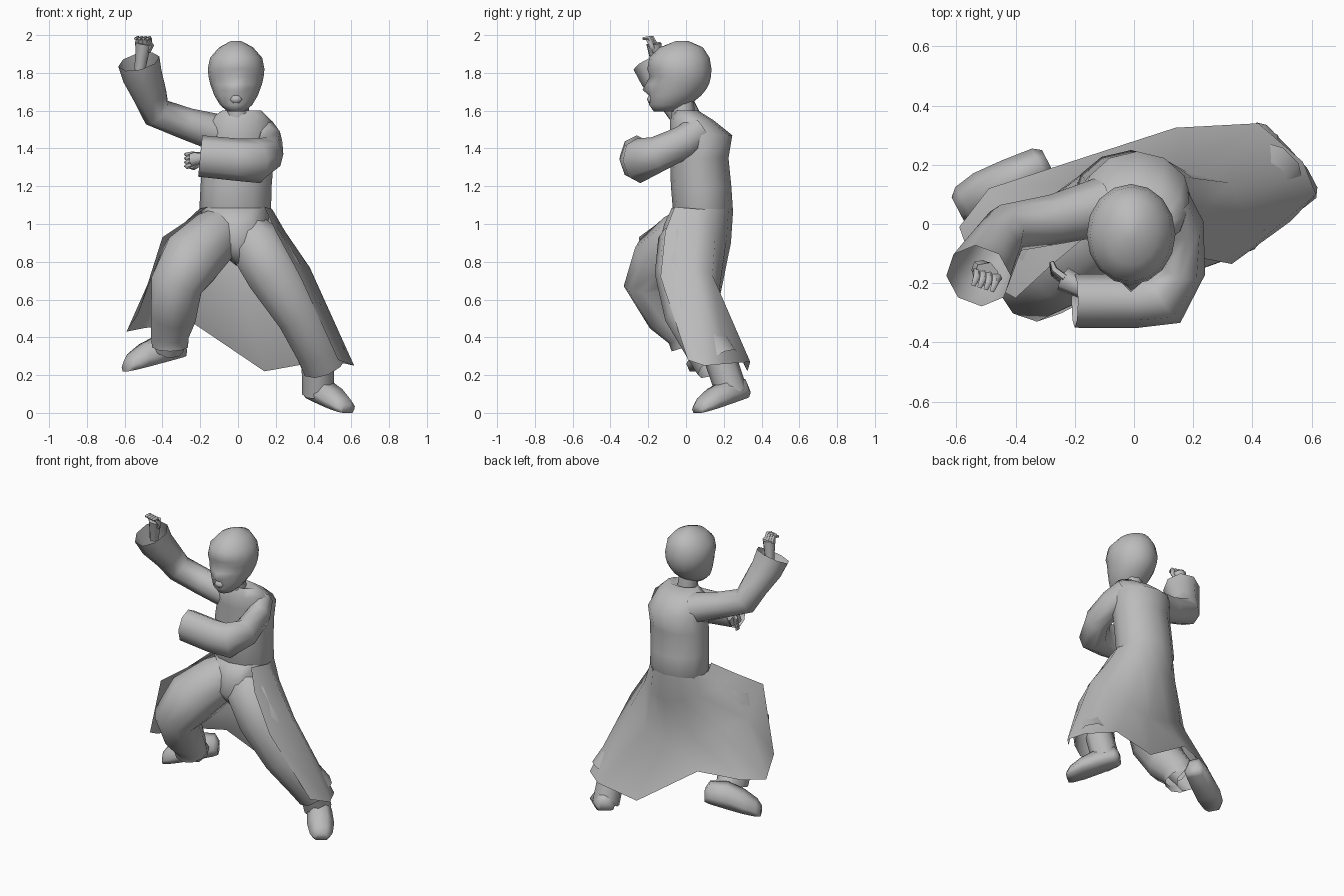
import bpy, bmesh, math
from mathutils import Vector

if "Cube" in bpy.data.objects:
    bpy.data.objects.remove(bpy.data.objects["Cube"])

grey = bpy.data.materials.new("plain grey")
grey.use_nodes = True
grey.diffuse_color = (0.5, 0.5, 0.5, 1)
grey.node_tree.nodes["Principled BSDF"].inputs["Base Color"].default_value = (0.5, 0.5, 0.5, 1)


def loft(name, rings, closed=True, caps=True, angle=70):
    """Skin a list of equal-length point rows into one smooth object."""
    bm = bmesh.new()
    rows = [[bm.verts.new(p) for p in ring] for ring in rings]
    n = len(rows[0])
    for a, b in zip(rows, rows[1:]):
        for i in range(n if closed else n - 1):
            j = (i + 1) % n
            bm.faces.new((a[i], a[j], b[j], b[i]))
    if caps:
        bm.faces.new(rows[0][::-1])
        bm.faces.new(rows[-1])
    bmesh.ops.recalc_face_normals(bm, faces=bm.faces)
    mesh = bpy.data.meshes.new(name)
    bm.to_mesh(mesh)
    bm.free()
    obj = bpy.data.objects.new(name, mesh)
    bpy.context.collection.objects.link(obj)
    mesh.materials.append(grey)
    bpy.ops.object.select_all(action="DESELECT")
    obj.select_set(True)
    bpy.context.view_layer.objects.active = obj
    bpy.ops.object.shade_smooth_by_angle(angle=math.radians(angle))
    return obj


def oval(centre, u, v, n):
    """Ring of n points spanned by the half axes u and v."""
    steps = [2 * math.pi * i / n for i in range(n)]
    return [centre + u * math.sin(t) - v * math.cos(t) for t in steps]


def tube(name, path, radii, n=8, caps=False, up=(0, 1, 0), squash=1):
    """Tapered tube along a bent path."""
    pts = [Vector(p) for p in path]
    rings = []
    for i, (p, r) in enumerate(zip(pts, radii)):
        before = (p - pts[i - 1]).normalized() if i else Vector()
        after = (pts[i + 1] - p).normalized() if i + 1 < len(pts) else Vector()
        along = (before + after).normalized()
        u = along.cross(Vector(up)).normalized()
        rings.append(oval(p, u * r * squash, along.cross(u) * r, n))
    return loft(name, rings, caps=caps)


def stack(name, levels, n=12):
    """Horizontal ovals: height, centre x, half width, front y, back y."""
    return loft(name, [oval(Vector((x, (f + b) / 2, z)), Vector((w, 0, 0)),
                            Vector((0, (b - f) / 2, 0)), n) for z, x, w, f, b in levels])


# Head with sunken eye sockets and a drawn-out nose
head = stack("head", [
    (1.595, -.01, .045, -.17, -.05), (1.63, -.01, .085, -.195, .02),
    (1.68, -.01, .115, -.195, .08), (1.71, -.01, .126, -.195, .105), (1.74, -.01, .137, -.195, .122),
    (1.78, -.01, .146, -.192, .132), (1.82, -.01, .15, -.205, .135),
    (1.88, -.01, .138, -.195, .125), (1.935, -.01, .09, -.14, .09),
    (1.97, -.01, .025, -.05, .01)], 16)
for v in head.data.vertices:
    side = abs(v.co.x + .01)
    if abs(v.co.z - 1.78) < .01 and v.co.y < -.1 and .03 < side < .1:
        v.co.y += .015
    if 1.7 < v.co.z < 1.75 and v.co.y < -.1 and side < .01:
        v.co.y = -.23 + (v.co.z - 1.71) * .5
stack("lips", [(1.64, -.01, .02, -.198, -.17), (1.66, -.01, .035, -.207, -.16),
               (1.68, -.01, .02, -.198, -.17)], 8)
tube("neck", [(0, -.01, 1.52), (-.005, -.02, 1.66)], [.065, .06])

# Upper body of the coat
stack("torso", [
    (1.0, -.01, .16, -.04, .2), (1.08, -.015, .19, -.07, .248),
    (1.2, -.01, .188, -.08, .24), (1.35, 0, .19, -.085, .225),
    (1.47, .01, .185, -.085, .245), (1.55, .01, .165, -.085, .145),
    (1.6, .02, .105, -.055, .065), (1.585, 0, .065, -.05, .04)])

# Flared open skirt of the coat, from left front around the back to right front
waist = [(.14, -.06, 1.09), (.18, .06, 1.08), (.155, .16, 1.08), (.09, .225, 1.08), (-.01, .25, 1.08),
         (-.11, .225, 1.08), (-.175, .16, 1.08), (-.205, .06, 1.08), (-.16, -.04, 1.09)]
hip = [(.2, -.11, .96), (.25, .06, .96), (.2, .155, .94), (.11, .215, .92), (0, .238, .9),
       (-.12, .21, .92), (-.21, .14, .95), (-.28, .03, .99), (-.28, -.14, 1.01)]
thigh = [(.33, -.135, .72), (.38, .04, .77), (.32, .14, .73), (.18, .175, .64), (.03, .175, .59),
         (-.16, .135, .65), (-.3, .08, .72), (-.43, -.04, .79), (-.4, -.25, .93)]
hem = [(.53, .01, .28), (.615, .1, .25), (.57, .21, .26), (.42, .34, .27), (.14, .325, .22),
       (-.23, .205, .47), (-.49, .12, .45), (-.59, -.01, .43), (-.53, -.18, .52)]
loft("coat_skirt", [waist, hip, thigh, hem], closed=False, caps=False)

# Trousers and ankles
stack("trouser_seat", [(.78, .03, .04, -.07, .08), (.9, -.01, .15, -.14, .15),
                       (1.0, -.01, .17, -.115, .19), (1.085, -.015, .185, -.075, .24)])
tube("left_trouser", [(.04, .04, .99), (.09, .0, .9), (.19, -.01, .74), (.325, .015, .52),
                      (.42, .12, .34), (.455, .17, .26)], [.1, .15, .155, .13, .125, .125], 10)
tube("right_trouser", [(-.05, .05, 1.0), (-.13, -.01, .93), (-.25, -.12, .81), (-.325, -.185, .68),
                       (-.34, -.09, .52), (-.36, .0, .42), (-.36, .02, .355)],
     [.11, .15, .17, .145, .125, .105, .1], 10)
tube("left_ankle", [(.42, .17, .32), (.425, .245, .1)], [.085, .085])
tube("right_ankle", [(-.35, .0, .44), (-.365, .08, .34)], [.08, .08])


def shoe(name, heel, toe, tall):
    """Low shoe: rounded slices from heel to toe."""
    heel, toe = Vector(heel), Vector(toe)
    along = toe - heel
    side = along.cross(Vector((0, 0, 1))).normalized()
    rings = []
    for t, w, h in [(0, .045, .06), (.08, .065, .1), (.4, .077, .12), (.7, .083, .1),
                    (.92, .07, .07), (1, .045, .045)]:
        p = heel + along * t
        up = Vector((0, 0, h * tall))
        rings.append([p - side * w * .75, p - side * w + up * .4, p - side * w * .5 + up,
                      p + side * w * .5 + up, p + side * w + up * .4, p + side * w * .75])
    loft(name, rings)


shoe("left_shoe", (.38, .315, .085), (.58, .06, 0), 1)
shoe("right_shoe", (-.29, .21, .3), (-.595, .05, .22), 1.2)

# Sleeves, open at the cuffs
tube("left_sleeve", [(.12, .07, 1.49), (.165, -.01, 1.435), (.165, -.15, 1.37), (.105, -.25, 1.335),
                     (0, -.26, 1.34), (-.2, -.26, 1.36)], [.09, .088, .095, .12, .112, .11], 8,
     up=(0, 0, 1), squash=.82)
tube("right_sleeve", [(-.1, .06, 1.48), (-.27, .015, 1.53), (-.43, -.015, 1.59), (-.465, -.07, 1.68),
                      (-.505, -.14, 1.78), (-.525, -.175, 1.86)], [.1, .085, .085, .09, .105, .112], 8)


def hand(name, wrist, reach, side, curl):
    """Palm, four curled fingers and a thumb."""
    wrist, reach, side, curl = (Vector(v) for v in (wrist, reach, side, curl))
    knuckle = wrist + reach
    tube(name + "_palm", [wrist - reach, wrist, knuckle], [.03, .035, .043], 6, True, curl)
    for i in range(4):
        a = knuckle + side * (i - 1.5) * .022 - reach * .1
        tube(f"{name}_finger_{i + 1}", [a, a + reach * .5 + curl * .015, a + reach * .4 + curl * .05],
             [.014, .013, .008], 5, True, side)
    a = wrist + reach * .4 + side * .03
    tube(name + "_thumb", [a, a + reach * .5 + side * .015, a + reach + curl * .03],
         [.015, .014, .008], 5, True, side)


hand("right_hand", (-.51, -.16, 1.885), (.01, -.01, .07), (.95, -.3, 0), (-.3, -.9, .1))
hand("left_hand", (-.18, -.215, 1.35), (-.06, .03, -.01), (0, -.2, -.95), (-.4, .85, 0))
